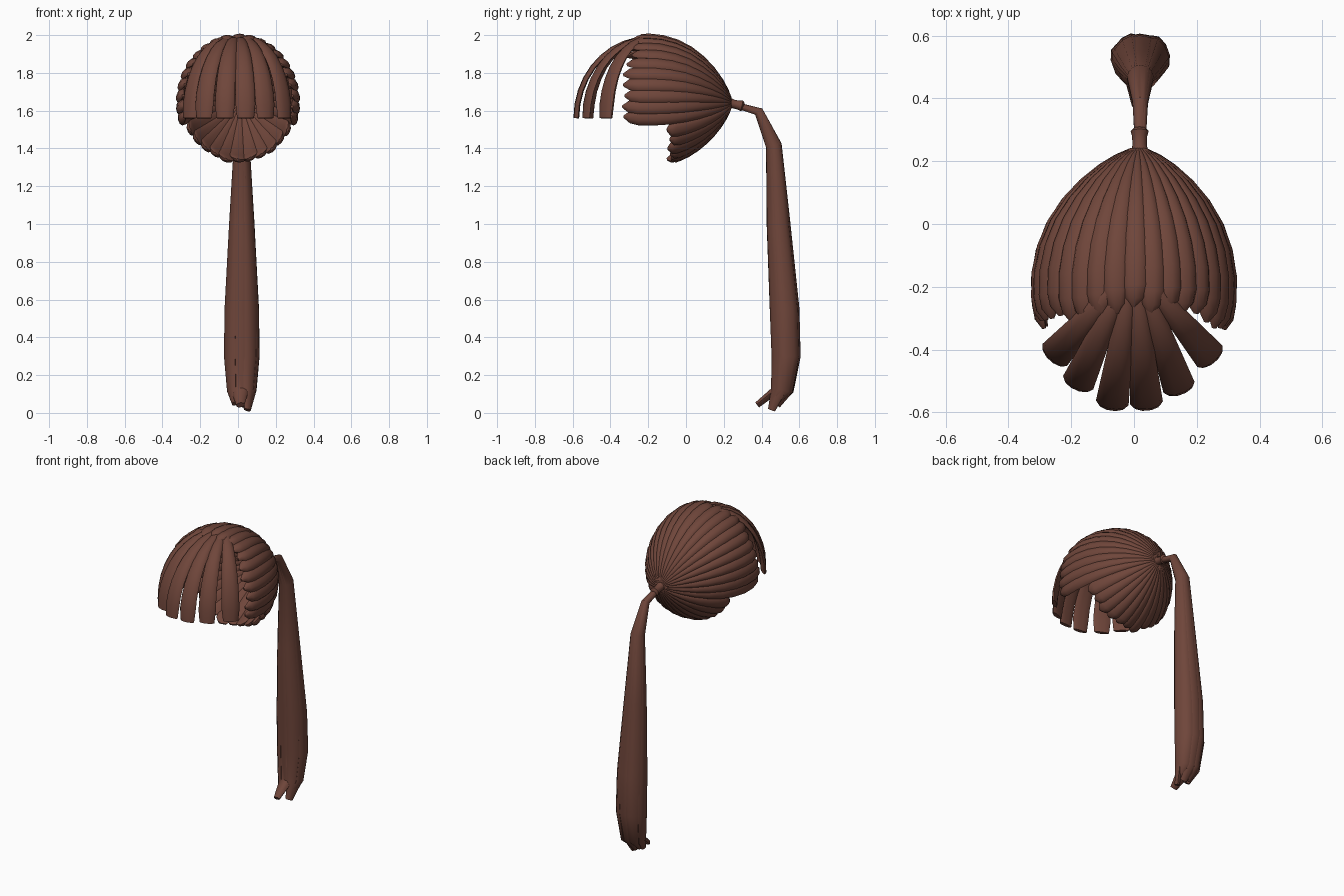
import bpy, bmesh, math, random
from mathutils import Vector, Matrix

if "Cube" in bpy.data.objects:
    bpy.data.objects.remove(bpy.data.objects["Cube"])

random.seed(4)
brown = bpy.data.materials.new("brown hair")
brown.diffuse_color = (0.16, 0.061, 0.043, 1)
brown.use_nodes = True
brown.node_tree.nodes["Principled BSDF"].inputs["Base Color"].default_value = brown.diffuse_color


def add_strand(bm, pts, normals, widths, thick, tilt=0.0, flat=0.35, sides=10):
    """Loft a domed cross-section (rounded outside, flatter inside) along a path."""
    rings = []
    for i, p in enumerate(pts):
        t = (pts[min(i + 1, len(pts) - 1)] - pts[max(i - 1, 0)]).normalized()
        n = normals[i] - t * normals[i].dot(t)
        n = Matrix.Rotation(tilt, 3, t) @ n.normalized()
        s = t.cross(n)
        ring = []
        for k in range(sides):
            a = 2 * math.pi * k / sides
            h = math.sin(a) * thick[i]
            ring.append(bm.verts.new(p + s * math.cos(a) * widths[i] + n * (h if h > 0 else h * flat)))
        rings.append(ring)
    for r0, r1 in zip(rings, rings[1:]):
        for k in range(sides):
            j = (k + 1) % sides
            bm.faces.new((r0[k], r0[j], r1[j], r1[k]))
    bm.faces.new(rings[0])
    bm.faces.new(rings[-1])


def finish(bm, name):
    bmesh.ops.recalc_face_normals(bm, faces=bm.faces)
    me = bpy.data.meshes.new(name)
    bm.to_mesh(me)
    bm.free()
    ob = bpy.data.objects.new(name, me)
    bpy.context.collection.objects.link(ob)
    me.materials.append(brown)
    bpy.context.view_layer.objects.active = ob
    ob.select_set(True)
    bpy.ops.object.shade_smooth_by_angle(angle=math.radians(45))
    ob.select_set(False)


def head_strand(bm, ang, step, end, tilt):
    """One lock running over the head from the tie to its free tip."""
    pts, nor, wid, thk = [], [], [], []
    for s in (0, .04, .1, .19, .3, .43, .57, .72, .86, .94, 1):
        y = .235 + (end - .235) * s
        u = (.242 - y) / .442
        f = (1 - (1 - u) ** 2) ** .75
        rz = .343 if math.sin(ang) > 0 else .315
        p = Vector((.305 * f * math.cos(ang) + .015 * (1 - min(f, 1)), y, 1.64 + rz * f * math.sin(ang)))
        pts.append(p)
        nor.append(p - Vector((0, -.17, 1.64)))
        taper = 1 if s < .9 else (.8 if s < 1 else .15)
        wid.append(.34 * step * f * .66 * taper + .002)
        thk.append((.006 + .018 * min(1, f * 1.2)) * (1 if s < 1 else .4))
    add_strand(bm, pts, nor, wid, thk, tilt)


# Main cap: locks over the top and sides
bm = bmesh.new()
count = 21
lo, hi = math.radians(-14), math.radians(194)
step = (hi - lo) / (count - 1)
for i in range(count):
    a = lo + step * i
    end = -.265 - .055 * abs(math.cos(a)) + random.uniform(-.02, .02)
    head_strand(bm, a, step, end, .22 * (1 if math.cos(a) > 0 else -1))
finish(bm, "cap_locks")

# Nape: shorter locks under the back of the head
bm = bmesh.new()
count = 11
lo, hi = math.radians(208), math.radians(332)
step = (hi - lo) / (count - 1)
for i in range(count):
    a = lo + step * i
    head_strand(bm, a, step, -.085 + random.uniform(-.02, .02), .2 * (1 if math.cos(a) > 0 else -1))
finish(bm, "nape_locks")

# Fringe: separate blunt locks fanned over the forehead
bm = bmesh.new()
for x, y in ((-.255, -.42), (-.18, -.51), (-.07, -.575), (.04, -.575), (.145, -.525), (.245, -.425)):
    root, tip = Vector((x * .22, -.2, 1.56)), Vector((x, y, 1.56))
    pts, nor, wid, thk = [], [], [], []
    for k in range(10):
        t = math.pi / 2 * k / 9
        p = root.lerp(tip, math.sin(t)) + Vector((0, 0, .415 * math.cos(t)))
        pts.append(p)
        nor.append((tip - root).normalized() * math.sin(t) + Vector((0, 0, math.cos(t))))
        wid.append(.024 + .029 * math.sin(t) - (.008 if k == 9 else 0))
        thk.append(.02)
    add_strand(bm, pts, nor, wid, thk)
finish(bm, "fringe")

# Ponytail: locks bundled around a bending axis (y, z, y spread, x spread)
axis = ((.28, 1.625, .014, .02), (.385, 1.595, .02, .025), (.465, 1.415, .04, .042),
        (.49, 1.0, .06, .068), (.522, .55, .072, .095), (.53, .3, .068, .1),
        (.51, .12, .05, .085), (.465, .04, .028, .06))
bm = bmesh.new()
for i in range(6):
    a = math.radians(60 * i + 20)
    pts, nor, wid, thk = [], [], [], []
    for k, (y, z, sy, sx) in enumerate(axis):
        p = Vector((.02 + .6 * sx * math.cos(a), y + .6 * sy * math.sin(a), z))
        if k < 3:                     # spread turns upright where the tail is level
            p.z += (.5, .5, .2)[k] * sy * math.sin(a)
        if k == 7:
            p.z += (.02, 0, .015, .01, 0, -.025)[i]
            p.y -= .07 if i == 4 else 0
        pts.append(p)
        nor.append(Vector((math.cos(a), math.sin(a), .5 * math.sin(a) if k < 2 else 0)))
        wid.append((sx + sy) * .36 * (.7 if k == 7 else 1))
        thk.append((sx + sy) * .21)
    add_strand(bm, pts, nor, wid, thk, flat=.7)
finish(bm, "ponytail")

# Tie: short band with flared rims
bm = bmesh.new()
prof = ((.222, .02), (.232, .028), (.25, .023), (.28, .024), (.296, .029), (.306, .018))
pts = [Vector((.018, y, 1.64 - (y - .23) * .22)) for y, r in prof]
rad = [r for y, r in prof]
add_strand(bm, pts, [Vector((0, 0, 1))] * len(pts), rad, rad, flat=1, sides=12)
finish(bm, "hair_tie")
